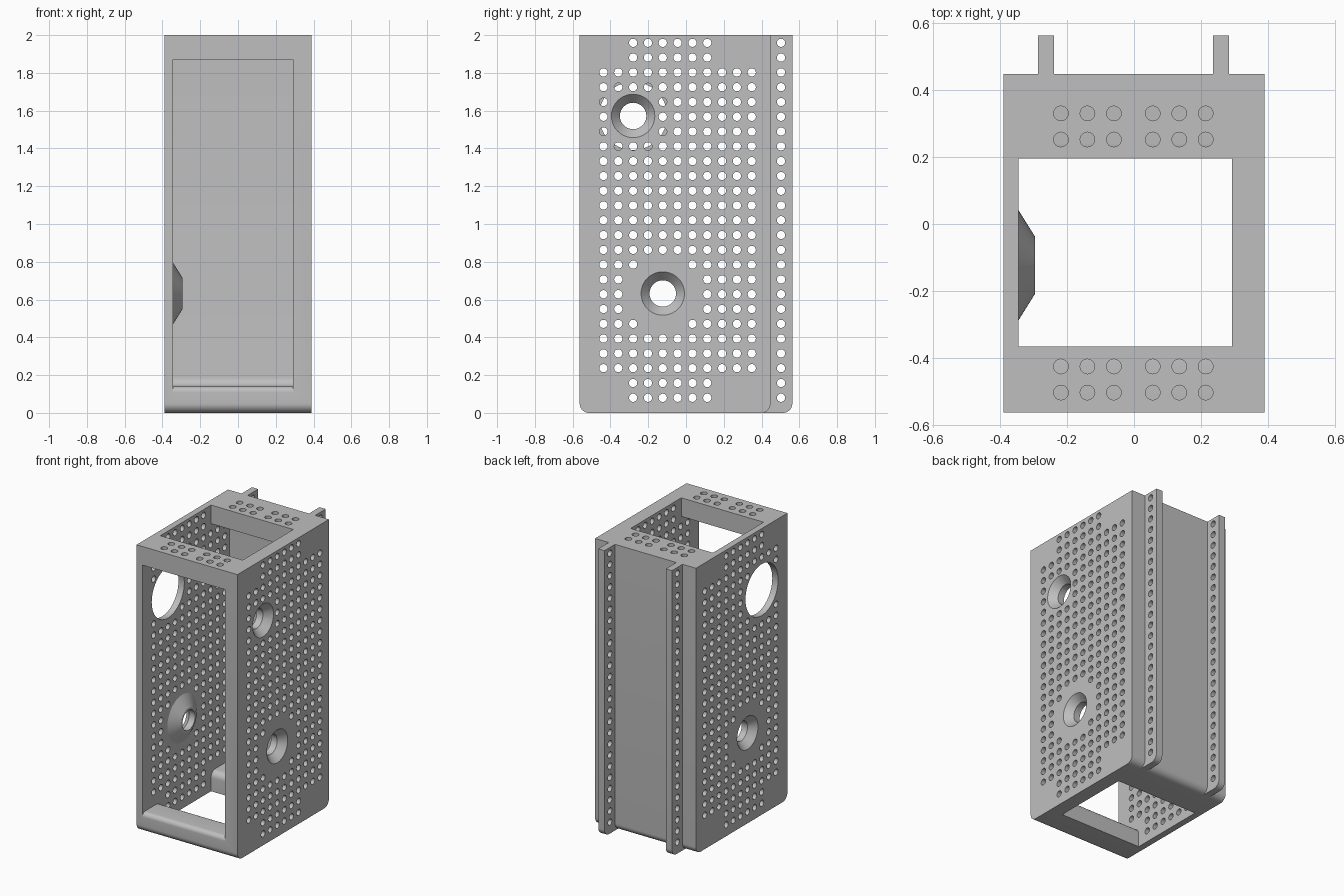
import bpy, bmesh
from math import pi, cos, sin, hypot
from mathutils import Matrix

cube = bpy.data.objects.get("Cube")
if cube:
    bpy.data.objects.remove(cube, do_unlink=True)

grey = bpy.data.materials.new("light_grey")
grey.use_nodes = True
grey.diffuse_color = (0.52, 0.52, 0.52, 1)
grey.node_tree.nodes["Principled BSDF"].inputs["Base Color"].default_value = (0.52, 0.52, 0.52, 1)


def make_object(name, bm):
    bmesh.ops.recalc_face_normals(bm, faces=bm.faces)
    mesh = bpy.data.meshes.new(name)
    bm.to_mesh(mesh)
    bm.free()
    mesh.materials.append(grey)
    obj = bpy.data.objects.new(name, mesh)
    bpy.context.collection.objects.link(obj)
    return obj


def arc(cy, cz, r, start, end, steps=8):
    """Points of an arc in the side plane, angles in degrees."""
    angles = [(start + (end - start) * i / steps) * pi / 180 for i in range(steps + 1)]
    return [(cy + r * cos(a), cz + r * sin(a)) for a in angles]


def extrude_profile(name, points, x0, x1):
    """Side-plane outline swept from x0 to x1."""
    bm = bmesh.new()
    face = bm.faces.new([bm.verts.new((x0, y, z)) for y, z in points])
    swept = bmesh.ops.extrude_face_region(bm, geom=[face])["geom"]
    moved = [v for v in swept if isinstance(v, bmesh.types.BMVert)]
    bmesh.ops.translate(bm, verts=moved, vec=(x1 - x0, 0, 0))
    return make_object(name, bm)


def add_cone_x(bm, x0, x1, y, z, r0, r1=None, sides=14):
    """Round cutter along x, radius r0 at x0 and r1 at x1."""
    place = Matrix.Translation(((x0 + x1) / 2, y, z)) @ Matrix.Rotation(pi / 2, 4, 'Y')
    bmesh.ops.create_cone(bm, cap_ends=True, segments=sides, radius1=r0,
                          radius2=r0 if r1 is None else r1, depth=x1 - x0, matrix=place)


def combine(target, tool, operation='DIFFERENCE'):
    tool.hide_render = True
    mod = target.modifiers.new("combine", 'BOOLEAN')
    mod.operation = operation
    mod.solver = 'EXACT'
    mod.object = tool
    bpy.ops.object.select_all(action='DESELECT')
    bpy.context.view_layer.objects.active = target
    target.select_set(True)
    bpy.ops.object.modifier_apply(modifier=mod.name)
    bpy.data.objects.remove(tool, do_unlink=True)


def finish(obj):
    bpy.ops.object.select_all(action='DESELECT')
    bpy.context.view_layer.objects.active = obj
    obj.select_set(True)
    bpy.ops.object.shade_smooth_by_angle(angle=pi / 6)


FRONT, BACK, HALF = -0.563, 0.447, 0.39
IN_L, IN_R = -0.345, 0.292
PITCH = 0.0783
HOLE = 0.022
rows = [0.08 + PITCH * i for i in range(25)]
cols = [-0.437 + 0.0785 * i for i in range(11)]
upper, lower = (-0.28, 1.572), (-0.123, 0.632)

# Housing block with rounded lower edges
outline = (arc(FRONT + 0.05, 0.05, 0.05, 180, 270) + arc(BACK - 0.05, 0.05, 0.05, 270, 360)
           + [(BACK, 2), (FRONT, 2)])
housing = extrude_profile("housing", outline, -HALF, HALF)

# Cavity, open at the front, top and bottom, with rounded floor bars
cavity = ([(-0.7, 0.11)] + arc(FRONT + 0.03, 0.11, 0.03, 180, 90)
          + arc(-0.41, 0.095, 0.045, 90, 0) + [(-0.365, -0.1), (0.195, -0.1)]
          + arc(0.24, 0.095, 0.045, 180, 90) + arc(0.35, 0.19, 0.05, 270, 360)
          + [(0.40, 1.87), (0.195, 1.87), (0.195, 2.1), (-0.365, 2.1),
             (-0.365, 1.87), (-0.7, 1.87)])
combine(housing, extrude_profile("cavity_cutter", cavity, IN_L, IN_R))

# Conical boss inside the thin wall
bm = bmesh.new()
add_cone_x(bm, IN_L - 0.02, -0.295, *lower, 0.197, 0.085, 48)
combine(housing, make_object("boss", bm), 'UNION')

# Countersinks
bm = bmesh.new()
for y, z in (upper, lower):
    add_cone_x(bm, HALF - 0.055, HALF + 0.01, y, z, 0.0655, 0.124, 40)
add_cone_x(bm, -HALF - 0.01, -HALF + 0.055, *lower, 0.124, 0.0655, 40)
combine(housing, make_object("countersink_cutter", bm))

# Perforated walls, screw shafts, large port and top holes
bm = bmesh.new()
for x0, x1, clear in ((-0.45, -0.32, 0.2), (0.25, 0.45, 0.14)):
    for i, z in enumerate(rows):
        for j, y in enumerate(cols):
            if (i < 2 or i > 22) and not 2 <= j <= 7:
                continue
            if hypot(y - lower[0], z - lower[1]) < 0.2:
                continue
            if hypot(y - upper[0], z - upper[1]) < clear:
                continue
            add_cone_x(bm, x0, x1, y, z, HOLE)
for y, z in (upper, lower):
    add_cone_x(bm, 0.25, 0.45, y, z, 0.07, sides=40)
add_cone_x(bm, -0.45, -0.25, *lower, 0.07, sides=40)
add_cone_x(bm, -0.45, -0.32, *upper, 0.18, sides=56)
for y in (0.33, 0.252, -0.425, -0.503):
    for start in (-0.218, 0.056):
        for k in range(3):
            bmesh.ops.create_cone(bm, cap_ends=True, segments=16, radius1=HOLE, radius2=HOLE,
                                  depth=0.3, matrix=Matrix.Translation((start + 0.079 * k, y, 1.95)))
combine(housing, make_object("hole_cutter", bm))
finish(housing)

# Two drilled mounting rails on the back
rail_outline = [(0.41, 2), (0.41, 0)] + arc(0.513, 0.05, 0.05, 270, 360) + [(0.563, 2)]
for name, x in (("right_rail", -0.262), ("left_rail", 0.26)):
    rail = extrude_profile(name, rail_outline, x - 0.024, x + 0.024)
    bm = bmesh.new()
    for z in rows:
        add_cone_x(bm, x - 0.06, x + 0.06, 0.503, z, HOLE)
    combine(rail, make_object("rail_hole_cutter", bm))
    finish(rail)
